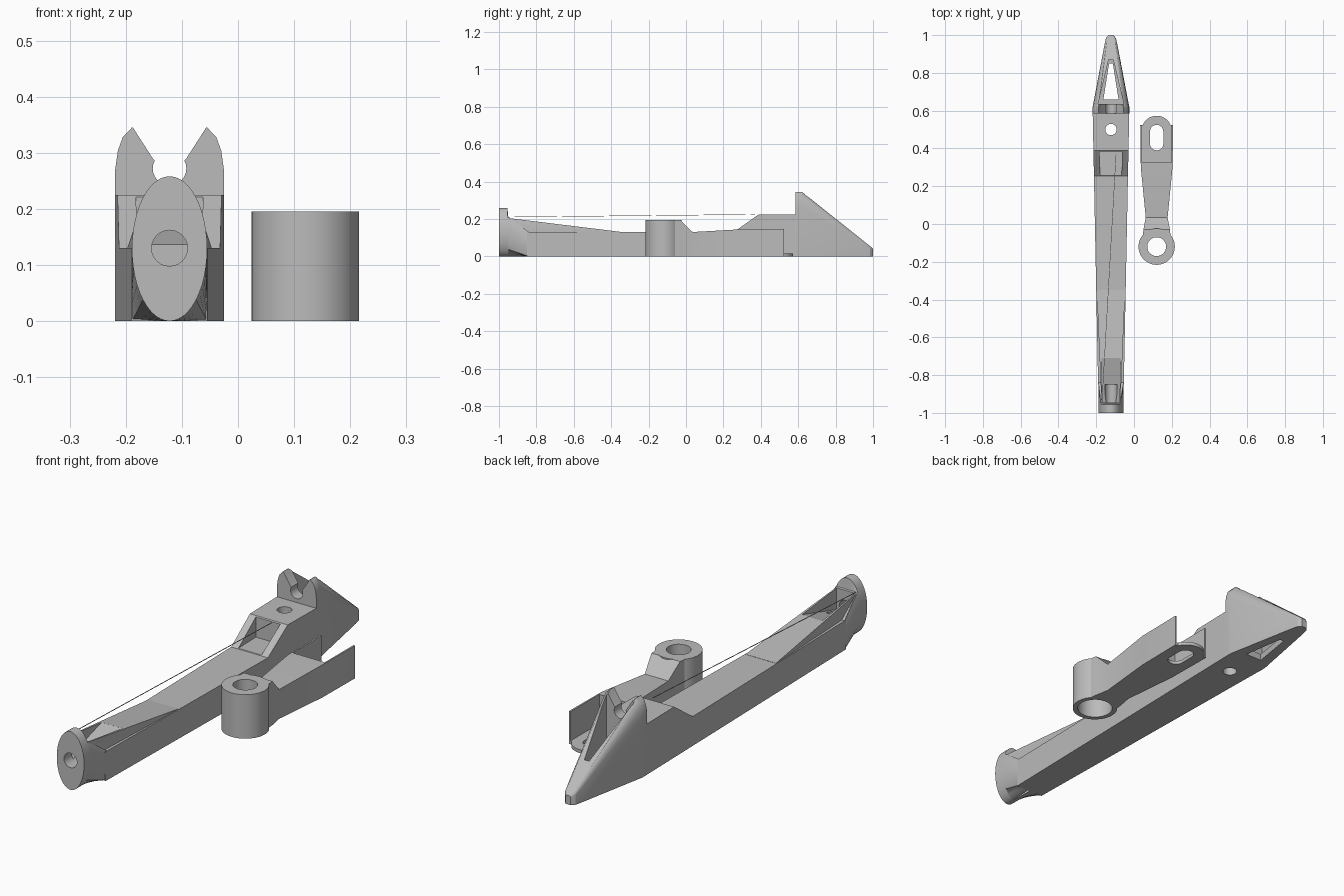
import bpy, bmesh
from math import cos, sin, pi, radians
from mathutils import Vector

if "Cube" in bpy.data.objects:
    bpy.data.objects.remove(bpy.data.objects["Cube"])

grey = bpy.data.materials.new("plain grey")
grey.use_nodes = True
colour = (0.5, 0.5, 0.5, 1)
grey.diffuse_color = colour
grey.node_tree.nodes["Principled BSDF"].inputs["Base Color"].default_value = colour

BODY_X, ARM_X = -0.122, 0.12


def loft(name, sections):
    """Solid skinned over closed sections that have equal point counts."""
    bm = bmesh.new()
    rings = [[bm.verts.new(p) for p in s] for s in sections]
    n = len(rings[0])
    for a, b in zip(rings, rings[1:]):
        for i in range(n):
            j = (i + 1) % n
            bm.faces.new((a[i], a[j], b[j], b[i]))
    bm.faces.new(rings[0])
    bm.faces.new(rings[-1])
    bmesh.ops.recalc_face_normals(bm, faces=bm.faces)
    mesh = bpy.data.meshes.new(name)
    bm.to_mesh(mesh)
    bm.free()
    mesh.materials.append(grey)
    obj = bpy.data.objects.new(name, mesh)
    bpy.context.collection.objects.link(obj)
    return obj


def rect(cx, y, hw, z0, z1):
    return [(cx - hw, y, z0), (cx + hw, y, z0), (cx + hw, y, z1), (cx - hw, y, z1)]


def beam(name, cx, stations):
    return loft(name, [rect(cx, *s) for s in stations])


def stadium(name, cx, y0, y1, r, z0, z1, n=40):
    """Upright rounded slot shape; a cylinder when y0 equals y1."""
    def ring(z):
        pts = []
        for k in range(n):
            a = 2 * pi * (k + 0.5) / n
            pts.append((cx + r * cos(a), (y1 if sin(a) > 0 else y0) + r * sin(a), z))
        return pts
    return loft(name, [ring(z0), ring(z1)])


def combine(base, operation, parts):
    for part in parts:
        mod = base.modifiers.new("cut", 'BOOLEAN')
        mod.operation, mod.solver, mod.object = operation, 'EXACT', part
        bpy.context.view_layer.update()
        result = base.evaluated_get(bpy.context.evaluated_depsgraph_get())
        mesh = bpy.data.meshes.new_from_object(result)
        base.modifiers.clear()
        base.data = mesh
        bpy.data.objects.remove(part)


# Chassis: tapered deck, windscreen ramp and platform
def half_width(y):
    return 0.065 + 0.02 * (y + 1)


body = beam("long_body", BODY_X, [(y, half_width(y), 0, z) for y, z in
            ((-0.85, 0.13), (0.255, 0.13), (0.39, 0.225), (0.6, 0.225))])


# Oval nose blending into the square chassis
def nose_ring(y, square, height, cap):
    pts = []
    for k in range(48):
        c, s = cos(2 * pi * k / 48), sin(2 * pi * k / 48)
        m = max(abs(c), abs(s)) if square else 1
        pts.append((BODY_X + 0.067 * c / m, y, min(cap, height / 2 * (1 + s / m))))
    return pts


nose = loft("nose", [nose_ring(-1, 0, 0.258, 1), nose_ring(-0.955, 0, 0.258, 1),
                     nose_ring(-0.95, 0, 0.258, 0.21), nose_ring(-0.84, 1, 0.13, 1)])
ridge = beam("nose_ridge", BODY_X, [(-0.952, 0.05, 0.08, 0.205), (-0.35, 0.075, 0.08, 0.131)])


# Rear fairing: arched section shrinking to the tail
def tail_ring(y, w, h):
    half = [(1, 0), (1, 0.78), (0.95, 0.88), (0.86, 0.95), (0.69, 1)]
    arch = half + [(-x, z) for x, z in reversed(half)]
    return [(BODY_X + w * x, y, h * z) for x, z in arch]


tail = loft("tail", [tail_ring(0.585, 0.097, 0.345), tail_ring(0.62, 0.097, 0.345),
                     tail_ring(0.95, 0.034, 0.082), tail_ring(0.985, 0.026, 0.054),
                     tail_ring(1, 0.012, 0.04)])
combine(body, 'UNION', [nose, ridge, tail])


# Openings in the body
def bore(name, y0, y1, z, r):
    return loft(name, [[(BODY_X + r * cos(pi * k / 12), y, z + r * sin(pi * k / 12))
                        for k in range(24)] for y in (y0, y1)])


notch = loft("notch", [[(BODY_X + x, y, z) for x, z in
             ((-0.075, 0.36), (-0.03, 0.29), (-0.015, 0.275), (0.015, 0.275),
              (0.03, 0.29), (0.075, 0.36))] for y in (0.5, 0.68)])
combine(body, 'DIFFERENCE', [
    beam("tail_cavity", BODY_X, [(0.635, 0.068, 0.03, 0.5), (0.87, 0.012, 0.03, 0.5)]),
    beam("tail_window", BODY_X, [(0.66, 0.04, -0.1, 0.1), (0.85, 0.01, -0.1, 0.1)]),
    notch,
    bore("tail_bore", 0.5, 0.7, 0.272, 0.03),
    bore("nose_bore", -1.1, -0.85, 0.13, 0.032),
    beam("nose_recess", BODY_X, [(-0.945, 0.045, 0.11, 0.3), (-0.71, 0.05, 0.175, 0.3)]),
    beam("windscreen_recess", BODY_X, [(0.2, 0.055, 0.132, 0.4), (0.385, 0.06, 0.132, 0.4)]),
    stadium("deck_hole", BODY_X, 0.5, 0.5, 0.03, -0.1, 0.5),
])

# Fine line strung from the nose to the windscreen
loft("line", [rect(-0.17, -0.95, 0.0012, 0.209, 0.2114),
              rect(-0.095, 0.37, 0.0012, 0.223, 0.2254)])

# Separate arm: round boss, tapered shank and open channel
arm = stadium("arm", ARM_X, -0.12, -0.12, 0.096, 0, 0.195, 64)
shank = beam("shank", ARM_X, [(-0.12, 0.08, 0, 0.1945), (-0.03, 0.07, 0, 0.1945),
                              (0.035, 0.058, 0, 0.13), (0.3, 0.084, 0, 0.145),
                              (0.525, 0.087, 0, 0.145)])
combine(arm, 'UNION', [shank])
combine(arm, 'DIFFERENCE', [beam("channel", ARM_X, [(0.325, 0.078, 0.015, 0.3),
                                                    (0.7, 0.08, 0.015, 0.3)])])
combine(arm, 'UNION', [stadium("foot", ARM_X, 0.42, 0.493, 0.08, 0, 0.0152)])
combine(arm, 'DIFFERENCE', [
    stadium("slot", ARM_X, 0.425, 0.49, 0.035, -0.1, 0.1),
    stadium("boss_hole", ARM_X, -0.12, -0.12, 0.05, -0.1, 0.4),
    stadium("counterbore", ARM_X, -0.12, -0.12, 0.075, -0.1, 0.1),
])

# Smooth the round walls, keep the edges crisp
for obj in (body, arm):
    bpy.ops.object.select_all(action='DESELECT')
    obj.select_set(True)
    bpy.context.view_layer.objects.active = obj
    bpy.ops.object.shade_smooth_by_angle(angle=radians(25))
